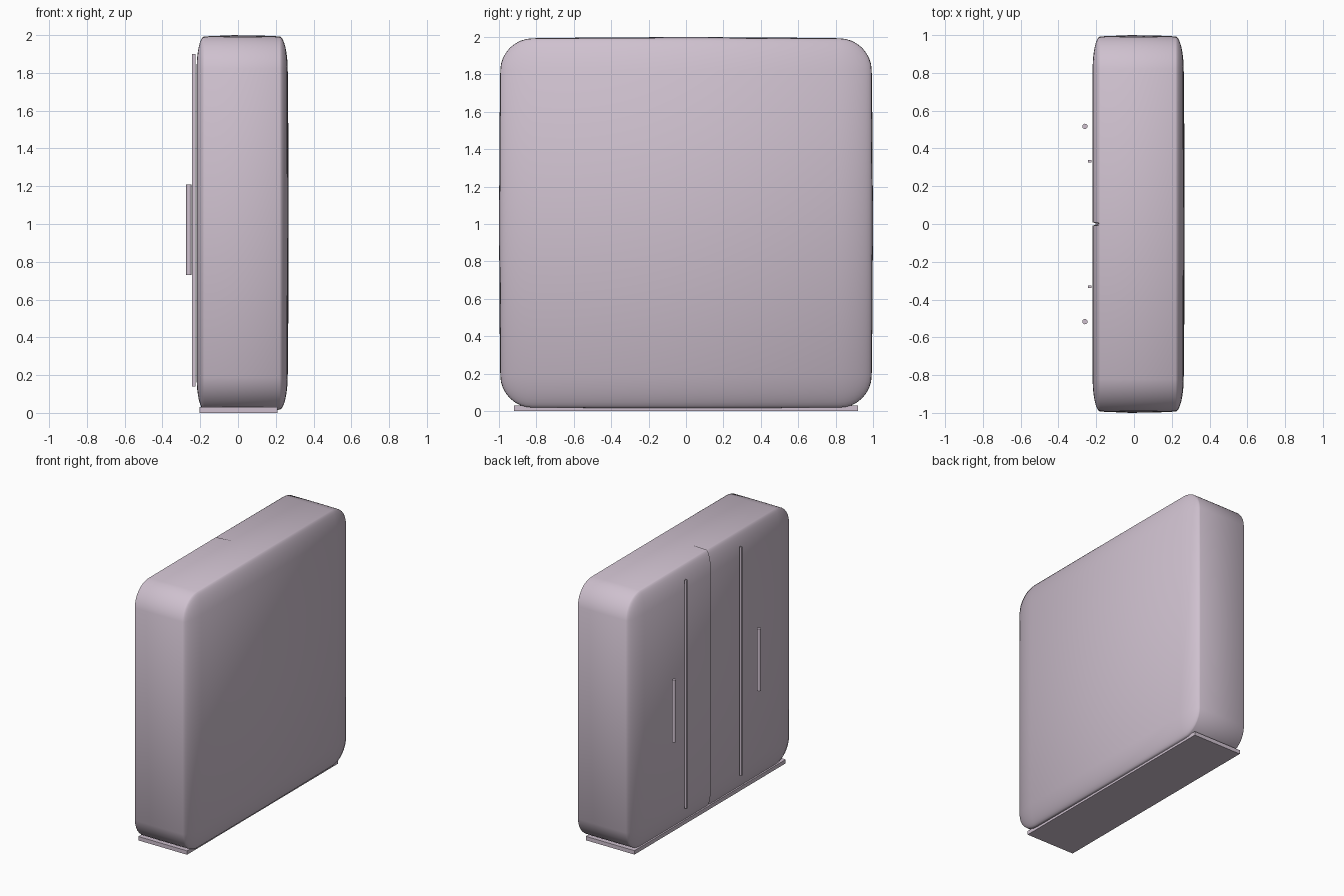
import bpy, bmesh, math
from mathutils import Vector

if "Cube" in bpy.data.objects:
    bpy.data.objects.remove(bpy.data.objects["Cube"])

mat = bpy.data.materials.new("lilac_lacquer")
mat.diffuse_color = (0.62, 0.53, 0.62, 1)
mat.use_nodes = True
mat.node_tree.nodes["Principled BSDF"].inputs["Base Color"].default_value = mat.diffuse_color

R = 0.17                                  # corner radius on the unit cube
SCALE = Vector((0.24, 0.99, 0.985))
CENTRE = Vector((0.021, 0, 1.005))
corner = [1 - R + R * math.tan(k * math.pi / 16) for k in range(5)]


def breaks(middle):
    return [-c for c in reversed(corner)] + middle + corner


AXES = [breaks([-0.22, 0.3]),
        breaks([-0.5, -0.009, 0.0, 0.009, 0.5]),
        breaks([-0.5, 0.0, 0.5])]


def shape(p):
    """Rounded, slightly bulging cabinet point and its soft normal."""
    core = Vector([max(R - 1, min(1 - R, c)) for c in p])
    d = (p - core).normalized()
    q = core + d * R
    flat = q.copy()
    for i in range(3):
        a, b = [j for j in range(3) if j != i]
        if abs(p[i]) > 0.999:
            amount = (0.03 if p.x > 0 else 0) if i == 0 else 0.01
            q[i] += math.copysign(amount, p[i]) * (1 - flat[a] ** 2) * (1 - flat[b] ** 2)
    q = Vector([q[i] * SCALE[i] for i in range(3)]) + CENTRE
    # seam between the two doors
    if abs(p.y) < 0.001 and p.x < -0.25:
        q.x += 0.03 * max(0, -d.x)
        q.z -= 0.025 * d.z
    n = Vector([d[i] / SCALE[i] for i in range(3)]).normalized() + 0.4 * p
    return q, n.normalized()


# rounded cabinet body
bm = bmesh.new()
verts, normals = {}, []


def vert(p):
    key = tuple(round(c, 4) for c in p)
    if key not in verts:
        q, n = shape(p)
        verts[key] = bm.verts.new(q)
        normals.append(n)
    return verts[key]


for i in range(3):
    a, b = (i + 1) % 3, (i + 2) % 3
    for s in (-1, 1):
        for u in range(len(AXES[a]) - 1):
            for v in range(len(AXES[b]) - 1):
                quad = []
                for du, dv in ((0, 0), (1, 0), (1, 1), (0, 1)):
                    p = Vector((0, 0, 0))
                    p[i], p[a], p[b] = s, AXES[a][u + du], AXES[b][v + dv]
                    quad.append(vert(p))
                f = bm.faces.new(quad if s > 0 else quad[::-1])
                f.smooth = True
me = bpy.data.meshes.new("cabinet_body")
bm.to_mesh(me)
bm.free()
me.normals_split_custom_set_from_vertices([tuple(n) for n in normals])
me.materials.append(mat)
body = bpy.data.objects.new("cabinet_body", me)
bpy.context.collection.objects.link(body)


def box(name, lo, hi):
    lo, hi = Vector(lo), Vector(hi)
    bpy.ops.mesh.primitive_cube_add(size=1, location=(lo + hi) / 2)
    o = bpy.context.object
    o.name = name
    o.scale = hi - lo
    o.data.materials.append(mat)
    return o


# plinth
box("plinth", (-0.205, -0.92, 0), (0.21, 0.92, 0.03))

# door trim strips and round bar handles
for side, s in (("left", 1), ("right", -1)):
    y = 0.333 * s
    box(f"{side}_trim_strip", (-0.243, y - 0.007, 0.14), (-0.226, y + 0.007, 1.9))
    bpy.ops.mesh.primitive_cylinder_add(vertices=16, radius=0.014, depth=0.48,
                                        location=(-0.26, 0.517 * s, 0.97))
    h = bpy.context.object
    h.name = f"{side}_handle"
    h.data.materials.append(mat)
    bpy.ops.object.shade_smooth_by_angle()
